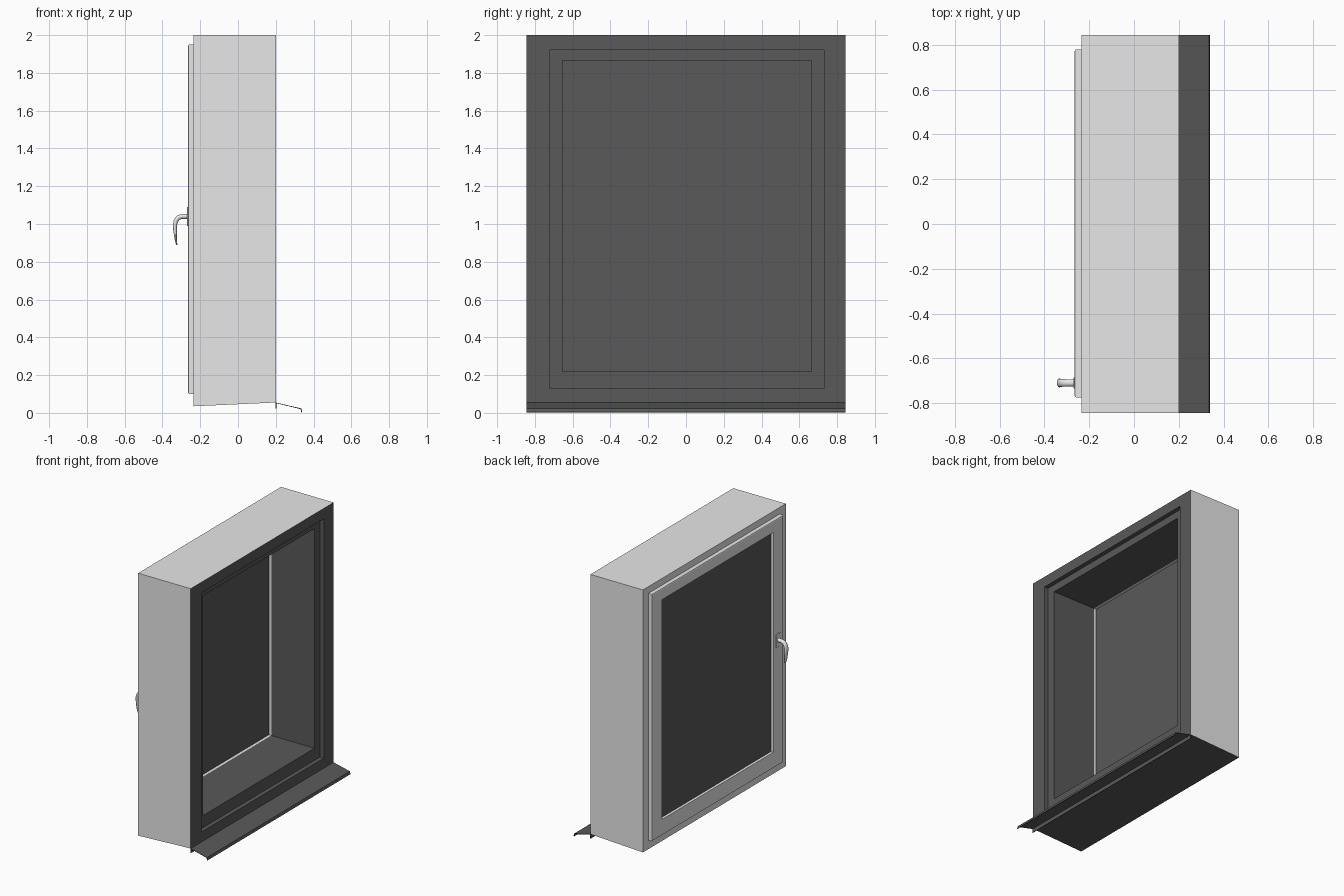
import bpy, bmesh, math
from mathutils import Vector

cube = bpy.data.objects.get("Cube")
if cube:
    bpy.data.objects.remove(cube, do_unlink=True)


def material(name, value):
    m = bpy.data.materials.new(name)
    m.use_nodes = True
    m.diffuse_color = (*value, 1)
    m.node_tree.nodes["Principled BSDF"].inputs["Base Color"].default_value = (*value, 1)
    return m


LIGHT = material("light_grey", (0.8, 0.8, 0.8))
DARK = material("dark_grey", (0.1, 0.1, 0.1))

# Rectangles as y min, y max, z min, z max
OUTER = (-0.845, 0.845, 0.035, 2.0)
STEP = (-0.72, 0.73, 0.13, 1.92)
SASH = (-0.775, 0.78, 0.1, 1.95)
OPENING = (-0.655, 0.665, 0.22, 1.865)


def finish(name, bm, mats):
    bmesh.ops.recalc_face_normals(bm, faces=bm.faces)
    mesh = bpy.data.meshes.new(name)
    bm.to_mesh(mesh)
    bm.free()
    for m in mats:
        mesh.materials.append(m)
    ob = bpy.data.objects.new(name, mesh)
    bpy.context.collection.objects.link(ob)
    return ob


def corners(bm, x, rect):
    y0, y1, z0, z1 = rect
    return [bm.verts.new((x, y, z)) for y, z in ((y0, z0), (y1, z0), (y1, z1), (y0, z1))]


def ring(x0, x1, outer, inner):
    """Rectangular frame lying between two planes of x."""
    bm = bmesh.new()
    loops = [corners(bm, x, r) for x, r in ((x0, outer), (x1, outer), (x1, inner), (x0, inner))]
    for k in range(4):
        a, b = loops[k], loops[(k + 1) % 4]
        for i in range(4):
            j = (i + 1) % 4
            bm.faces.new((a[i], a[j], b[j], b[i]))
    bmesh.ops.recalc_face_normals(bm, faces=bm.faces)
    return bm, loops


def box(name, lo, hi, mat):
    bm = bmesh.new()
    bmesh.ops.create_cube(bm, size=1)
    for v in bm.verts:
        v.co = [a + (c + 0.5) * (b - a) for a, b, c in zip(lo, hi, v.co)]
    return finish(name, bm, [mat])


# Fixed frame: light outside, dark weather face, underside and rebate
bm, loops = ring(-0.235, 0.2, OUTER, STEP)
for v in loops[1][:2]:
    v.co.z = 0.055
bm.normal_update()
for f in bm.faces:
    c = f.calc_center_median()
    rebate = abs(c.y) < 0.74 and 0.12 < c.z < 1.93
    if f.normal.x > 0.9 or f.normal.z < -0.9 or rebate:
        f.material_index = 1
finish("fixed_frame", bm, [LIGHT, DARK])

# Dark outer lining of the sash, set back from the weather face
bm, loops = ring(-0.19, 0.168, STEP, OPENING)
finish("sash_outer_lining", bm, [DARK])

# Light inner sash: core inside the frame and overlapping face with soft outer edge
bm, loops = ring(-0.235, -0.19, STEP, OPENING)
finish("sash_core", bm, [LIGHT])
bm, loops = ring(-0.265, -0.235, SASH, OPENING)
rim = [e for e in bm.edges if all(v in loops[0] for v in e.verts)]
bmesh.ops.bevel(bm, geom=rim, offset=0.008, segments=2, affect='EDGES', profile=0.5)
finish("sash_face", bm, [LIGHT])

# Glazing
y0, y1, z0, z1 = OPENING
box("glass_pane", (-0.245, y0, z0), (-0.21, y1, z1), DARK)

# Exterior sill: bent sheet with wall flange and drip lip
path = [(0.201, 0.022), (0.201, 0.053), (0.333, 0.022), (0.338, 0.003)]
bm = bmesh.new()
ends = [[bm.verts.new((x, y, z)) for x, z in path] for y in (-0.845, 0.845)]
for i in range(len(path) - 1):
    bm.faces.new((ends[0][i], ends[0][i + 1], ends[1][i + 1], ends[1][i]))
sill = finish("exterior_sill", bm, [DARK])
sheet = sill.modifiers.new("thickness", 'SOLIDIFY')
sheet.thickness = 0.005
sheet.offset = 0

# Handle plate
plate = box("handle_plate", (-0.27, -0.735, 0.99), (-0.264, -0.685, 1.09), LIGHT)
soft = plate.modifiers.new("soft_edges", 'BEVEL')
soft.width = 0.002

# Handle lever: ellipses swept along x, z, half thickness, half width
stations = [(-0.266, 1.04, 0.014, 0.016), (-0.298, 1.04, 0.013, 0.016),
            (-0.316, 1.034, 0.013, 0.017), (-0.328, 1.018, 0.012, 0.018),
            (-0.334, 0.995, 0.011, 0.019), (-0.333, 0.96, 0.009, 0.02),
            (-0.329, 0.92, 0.006, 0.019), (-0.324, 0.888, 0.003, 0.014)]
bm = bmesh.new()
SIDES = 16
rings = []
for i, (x, z, t, w) in enumerate(stations):
    a, b = stations[max(i - 1, 0)], stations[min(i + 1, len(stations) - 1)]
    along = Vector((b[0] - a[0], 0, b[1] - a[1])).normalized()
    across = Vector((along.z, 0, -along.x))
    loop = []
    for k in range(SIDES):
        ang = math.tau * k / SIDES
        co = Vector((x, -0.71, z)) + across * (t * math.cos(ang))
        co.y += w * math.sin(ang)
        loop.append(bm.verts.new(co))
    rings.append(loop)
for a, b in zip(rings, rings[1:]):
    for k in range(SIDES):
        n = (k + 1) % SIDES
        bm.faces.new((a[k], a[n], b[n], b[k]))
bm.faces.new(rings[0])
bm.faces.new(rings[-1])
lever = finish("handle_lever", bm, [LIGHT])
for f in lever.data.polygons:
    f.use_smooth = len(f.vertices) == 4
